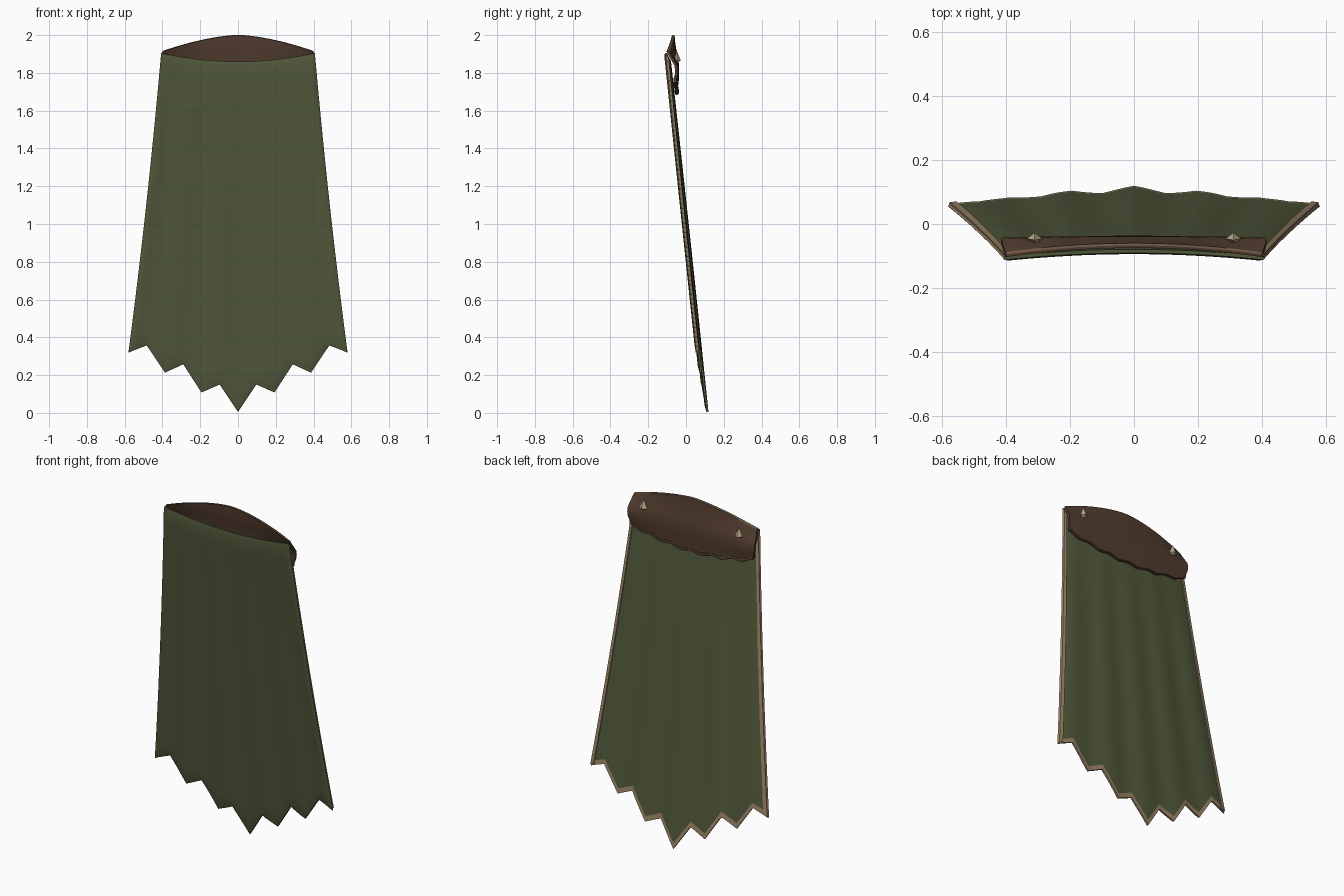
import bpy, bmesh, math

if "Cube" in bpy.data.objects:
    bpy.data.objects.remove(bpy.data.objects["Cube"])


def material(name, rgb):
    m = bpy.data.materials.new(name)
    m.diffuse_color = (*rgb, 1)
    m.use_nodes = True
    m.node_tree.nodes["Principled BSDF"].inputs["Base Color"].default_value = m.diffuse_color
    return m


GREEN = material("olive cloth", (0.085, 0.102, 0.045))
TAN = material("tan trim", (0.33, 0.235, 0.14))
BROWN = material("brown leather", (0.088, 0.048, 0.029))
EDGE = material("worn leather edge", (0.17, 0.105, 0.065))
BONE = material("pale stud", (0.50, 0.41, 0.25))


def lerp_table(table, a):
    for (a0, b0), (a1, b1) in zip(table, table[1:]):
        if a <= a1:
            return b0 + (b1 - b0) * (a - a0) / (a1 - a0)
    return table[-1][1]


def slab(name, us, vs, point, paint, mats, angle):
    """Closed thin sheet: point(u, v, layer, on_border), layers front, middle, back."""
    nu, nv = len(us), len(vs)
    bm = bmesh.new()
    grid = {}
    for k in range(3):
        for i, u in enumerate(us):
            for j, v in enumerate(vs):
                border = i in (0, nu - 1) or j in (0, nv - 1)
                if k != 1 or border:
                    grid[k, i, j] = bm.verts.new(point(u, v, k, border))

    def face(keys, slot):
        bm.faces.new([grid[q] for q in keys]).material_index = slot

    for k in (0, 2):
        for i in range(nu - 1):
            for j in range(nv - 1):
                keys = [(k, i, j), (k, i + 1, j), (k, i + 1, j + 1), (k, i, j + 1)]
                rim = i in (0, nu - 2) or j == nv - 2
                face(keys, paint("back" if k else "front", rim, False))
    ring = [(i, 0) for i in range(nu)] + [(nu - 1, j) for j in range(1, nv)]
    ring += [(i, nv - 1) for i in range(nu - 2, -1, -1)] + [(0, j) for j in range(nv - 2, 0, -1)]
    for a, b in zip(ring, ring[1:] + ring[:1]):
        top = a[1] == 0 and b[1] == 0
        for k in (0, 1):
            face([(k, *a), (k, *b), (k + 1, *b), (k + 1, *a)],
                 paint("edge back" if k else "edge front", True, top))
    bmesh.ops.recalc_face_normals(bm, faces=bm.faces)
    return finish(name, bm, mats, angle)


def finish(name, bm, mats, angle):
    mesh = bpy.data.meshes.new(name)
    bm.to_mesh(mesh)
    bm.free()
    for m in mats:
        mesh.materials.append(m)
    ob = bpy.data.objects.new(name, mesh)
    bpy.context.collection.objects.link(ob)
    if angle:
        bpy.ops.object.select_all(action='DESELECT')
        ob.select_set(True)
        bpy.context.view_layer.objects.active = ob
        bpy.ops.object.shade_smooth_by_angle(angle=math.radians(angle))
    return ob


# Cape cloth: flared sheet with a toothed hem and tan binding on the inside
HEM = [(0, 0.005), (1 / 6, 0.15), (2 / 6, 0.108), (3 / 6, 0.257),
       (4 / 6, 0.213), (5 / 6, 0.357), (1, 0.32)]


def cape_point(u, v, k, border):
    top = 1.86 + 0.045 * u * u
    z = top + (lerp_table(HEM, abs(u)) - top) * v
    w = 0.407 + 0.173 * (0.8 * v + 0.2 * v * v)
    y = -0.118 + 0.105 * (1.905 - z) + 0.017 * (1 - u * u)
    y += 0.004 * math.cos(u * 15) * math.sin(min(v, 0.9) * 2.2)
    y += (0.0, 0.010, 0.017)[k]
    if border and k == 0:
        y += 0.006
    shrink = 0.004 if border and k != 1 else 0
    return (u * w - math.copysign(shrink, u) * (abs(u) == 1), y, z)


def cape_paint(side, rim, top):
    return 1 if rim and not top and "back" in side else 0


inner = [i / 24 for i in range(-22, 23)]
cape_u = [-1, -0.955] + inner + [0.955, 1]
cape_v = [0, 0.012] + [i / 18 for i in range(1, 18)] + [0.982, 1]
cape_u = sorted(set(cape_u))
slab("cape_cloth", cape_u, cape_v, cape_point, cape_paint, (GREEN, TAN), 40)

# Raised inner lip of the binding along both sides
for s in (-1, 1):
    bm = bmesh.new()
    rows = []
    for j in range(20):
        v = 0.01 + 0.985 * j / 19
        a = cape_point(s * 0.995, v, 2, False)
        b = cape_point(s * 0.955, v, 2, False)
        rows.append([bm.verts.new(p) for p in (
            a, (a[0], a[1] + 0.006, a[2]), (b[0], b[1] + 0.006, b[2]), b)])
    for r0, r1 in zip(rows, rows[1:]):
        for q in range(4):
            n = (q + 1) % 4
            bm.faces.new((r0[q], r0[n], r1[n], r1[q]))
    for r in (rows[0], rows[-1]):
        bm.faces.new(r)
    bmesh.ops.recalc_face_normals(bm, faces=bm.faces)
    finish("side_binding_" + ("left" if s < 0 else "right"), bm, (TAN,), 40)

# Leather yoke: bowed panel standing behind the neckline
BOW = [(0, 0.0), (0.2, 0.004), (0.45, 0.019), (0.7, 0.021), (0.9, 0.012), (1, 0.013)]


def yoke_point(u, v, k, border):
    a = abs(u)
    top = 1.998 - 0.085 * (0.75 * a ** 1.5 + 0.25 * a * a)
    low = 1.69 + 0.055 * u * u + 0.006 * math.cos(u * 19)
    z = top + (low - top) * v
    y_top = -0.071 - 0.028 * u * u
    y_low = -0.066 - 0.010 * u * u
    y = y_top + (y_low - y_top) * v + lerp_table(BOW, v)
    y += 0.012 * u * u * math.sin(math.pi * v)
    y += (-0.004, 0.004, 0.011)[k]
    w = 0.393 + 0.02 * math.sin(math.pi * min(1, v * 0.8 + 0.1))
    if border and k == 1:
        z += 0.003 * (v == 0) - 0.003 * (v == 1)
    return (u * w, y, z)


def yoke_paint(side, rim, top):
    return 1 if top and side == "edge back" else 0


slab("leather_yoke", [i / 20 for i in range(-20, 21)],
     [0, 0.04, 0.15, 0.3, 0.45, 0.6, 0.75, 0.88, 0.96, 1],
     yoke_point, yoke_paint, (BROWN, EDGE), 50)

# Rolled lower hem of the yoke
bm = bmesh.new()
rings = []
for i in range(41):
    x, y, z = yoke_point(i / 20 - 1, 0.97, 2, False)
    rings.append([bm.verts.new((x, y + 0.006 * math.cos(t * math.pi / 3),
                                z + 0.008 * math.sin(t * math.pi / 3))) for t in range(6)])
for r0, r1 in zip(rings, rings[1:]):
    for q in range(6):
        n = (q + 1) % 6
        bm.faces.new((r0[q], r0[n], r1[n], r1[q]))
for r in (rings[0], rings[-1]):
    bm.faces.new(r)
bmesh.ops.recalc_face_normals(bm, faces=bm.faces)
finish("yoke_hem", bm, (BROWN,), 60)

# Pointed studs: upright four-sided spikes
for s in (-1, 1):
    bm = bmesh.new()
    cx, cy, cz = s * 0.31, -0.046, 1.865
    ring = [bm.verts.new((cx + dx, cy + dy, cz)) for dx, dy in
            ((-0.025, 0), (0, -0.018), (0.025, 0), (0, 0.019))]
    tip = bm.verts.new((cx, cy - 0.004, cz + 0.055))
    foot = bm.verts.new((cx, cy - 0.004, cz - 0.012))
    for q in range(4):
        n = (q + 1) % 4
        bm.faces.new((ring[q], ring[n], tip))
        bm.faces.new((ring[n], ring[q], foot))
    bmesh.ops.recalc_face_normals(bm, faces=bm.faces)
    finish("stud_" + ("left" if s < 0 else "right"), bm, (BONE,), 0)
